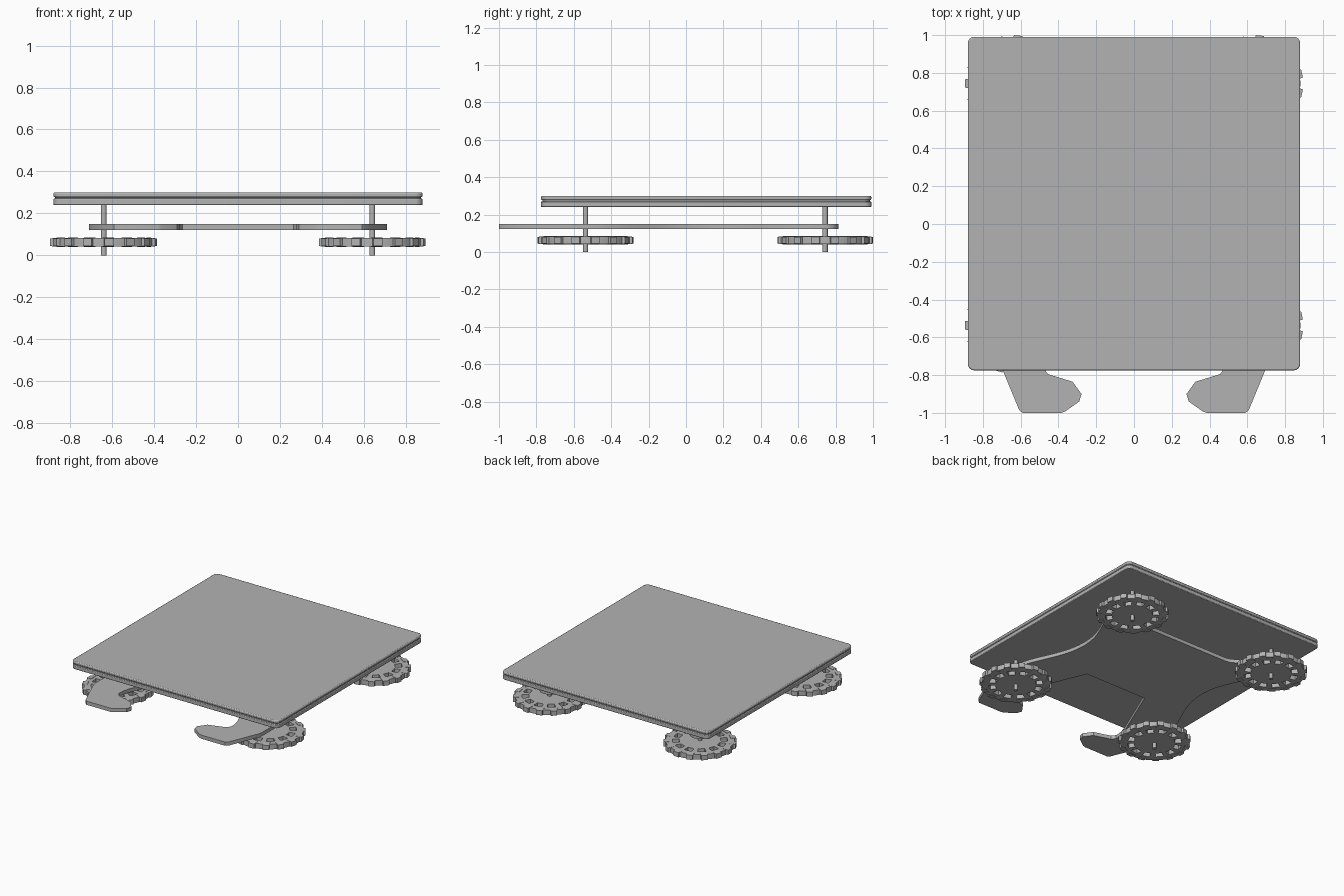
import bpy, bmesh, math
from mathutils import Vector, Matrix
from mathutils.geometry import interpolate_bezier

cube = bpy.data.objects.get("Cube")
if cube:
    bpy.data.objects.remove(cube, do_unlink=True)

GREY = (0.45, 0.45, 0.45, 1)
mat = bpy.data.materials.new("plain_grey")
mat.use_nodes = True
mat.diffuse_color = GREY
mat.node_tree.nodes["Principled BSDF"].inputs["Base Color"].default_value = GREY


def finish(name, bm):
    bmesh.ops.recalc_face_normals(bm, faces=bm.faces)
    mesh = bpy.data.meshes.new(name)
    bm.to_mesh(mesh)
    bm.free()
    mesh.materials.append(mat)
    obj = bpy.data.objects.new(name, mesh)
    bpy.context.collection.objects.link(obj)
    bpy.ops.object.select_all(action='DESELECT')
    obj.select_set(True)
    bpy.context.view_layer.objects.active = obj
    bpy.ops.object.shade_smooth_by_angle(angle=math.radians(30))
    return obj


def thicken(bm, height):
    """Extrude every flat face upwards into a solid."""
    geom = bmesh.ops.extrude_face_region(bm, geom=bm.faces[:], use_keep_orig=True)["geom"]
    top = [v for v in geom if isinstance(v, bmesh.types.BMVert)]
    bmesh.ops.translate(bm, verts=top, vec=(0, 0, height))


def prism(name, points, z0, z1):
    bm = bmesh.new()
    bm.faces.new([bm.verts.new((x, y, z0)) for x, y in points])
    thicken(bm, z1 - z0)
    return finish(name, bm)


def arc(cx, cy, r, start, end, steps=6):
    angles = [math.radians(start + (end - start) * i / steps) for i in range(steps + 1)]
    return [(cx + r * math.cos(a), cy + r * math.sin(a)) for a in angles]


def curve(a, b, c, d, steps=12):
    pts = interpolate_bezier(*[Vector((*p, 0)) for p in (a, b, c, d)], steps)
    return [(p.x, p.y) for p in pts]


def rounded_rect(hx, hy, cy, r):
    pts = []
    for i, (sx, sy) in enumerate([(1, 1), (-1, 1), (-1, -1), (1, -1)]):
        pts += arc(sx * (hx - r), cy + sy * (hy - r), r, 90 * i, 90 * i + 90)
    return pts


# Deck: two rounded slabs with a recessed seam between them
DECK_Y = 0.108
for name, half, z0, z1, bevel in [("deck_lower_slab", 0.88, 0.24, 0.27, 0.004),
                                  ("deck_seam", 0.872, 0.268, 0.28, 0),
                                  ("deck_upper_slab", 0.88, 0.277, 0.30, 0.007)]:
    slab = prism(name, rounded_rect(half, half + 0.003, DECK_Y, 0.035), z0, z1)
    if bevel:
        mod = slab.modifiers.new("soft_edge", 'BEVEL')
        mod.width = bevel
        mod.segments = 2
        mod.limit_method = 'ANGLE'
        mod.angle_limit = math.radians(40)

# Chassis plate: front notch, hooked prongs, waisted sides, rounded rear arms
half = [(0.265, -0.2), (0.46, -0.66), (0.475, -0.72), (0.478, -0.765),
        (0.455, -0.795), (0.325, -0.835), (0.278, -0.90), (0.29, -0.94),
        (0.365, -0.993), (0.385, -1.0), (0.59, -1.0), (0.608, -0.985),
        (0.705, -0.75), (0.71, -0.72)]
half += curve((0.71, -0.5), (0.71, -0.3), (0.54, -0.15), (0.54, 0.1))
half += curve((0.54, 0.1), (0.54, 0.35), (0.71, 0.45), (0.71, 0.7))[1:]
half += arc(0.64, 0.745, 0.07, 0, 135, 8)
half += curve((0.58, 0.785), (0.50, 0.70), (0.47, 0.57), (0.36, 0.57), 8)
prism("chassis_plate", half + [(-x, y) for x, y in reversed(half)], 0.122, 0.15)


def wheel_disc(name, cx, cy):
    """Disc with a ring of twelve windows."""
    bm = bmesh.new()
    seg, radii = 60, (0.02, 0.145, 0.192, 0.241)
    rings = [[bm.verts.new((*p, 0.043)) for p in arc(cx, cy, r, 0, 360, seg)[:-1]]
             for r in radii]
    for k in range(len(radii) - 1):
        for i in range(seg):
            if k == 1 and i % 5 < 3:
                continue
            j = (i + 1) % seg
            bm.faces.new((rings[k][i], rings[k + 1][i], rings[k + 1][j], rings[k][j]))
    bm.faces.new(rings[0])
    thicken(bm, 0.039)
    finish(name, bm)


def wheel_rollers(name, cx, cy):
    """Fifteen small blocks set around the rim."""
    bm = bmesh.new()
    for i in range(15):
        turn = Matrix.Rotation(math.pi + math.tau * i / 15, 4, 'Z')
        place = Matrix.Translation((cx, cy, 0.0625)) @ turn @ Matrix.Translation((0.235, 0, 0))
        cube = bmesh.ops.create_cube(bm, size=1, matrix=place @ Matrix.Diagonal((0.04, 0.055, 0.045, 1)))
        # taper the outer face a little
        outer = sorted(cube["verts"], key=lambda v: -(v.co.xy - Vector((cx, cy))).length)[:4]
        mid = sum((v.co for v in outer), Vector()) / 4
        for v in outer:
            v.co = mid + (v.co - mid) * 0.8
    finish(name, bm)


# Four wheels on vertical axles
for end, y in (("front", -0.537), ("rear", 0.744)):
    for side, x in (("left", 0.64), ("right", -0.64)):
        label = f"{end}_{side}"
        wheel_disc(label + "_wheel", x, y)
        wheel_rollers(label + "_rollers", x, y)
        prism(label + "_axle", arc(x, y, 0.014, 0, 360, 16)[:-1], 0, 0.245)
